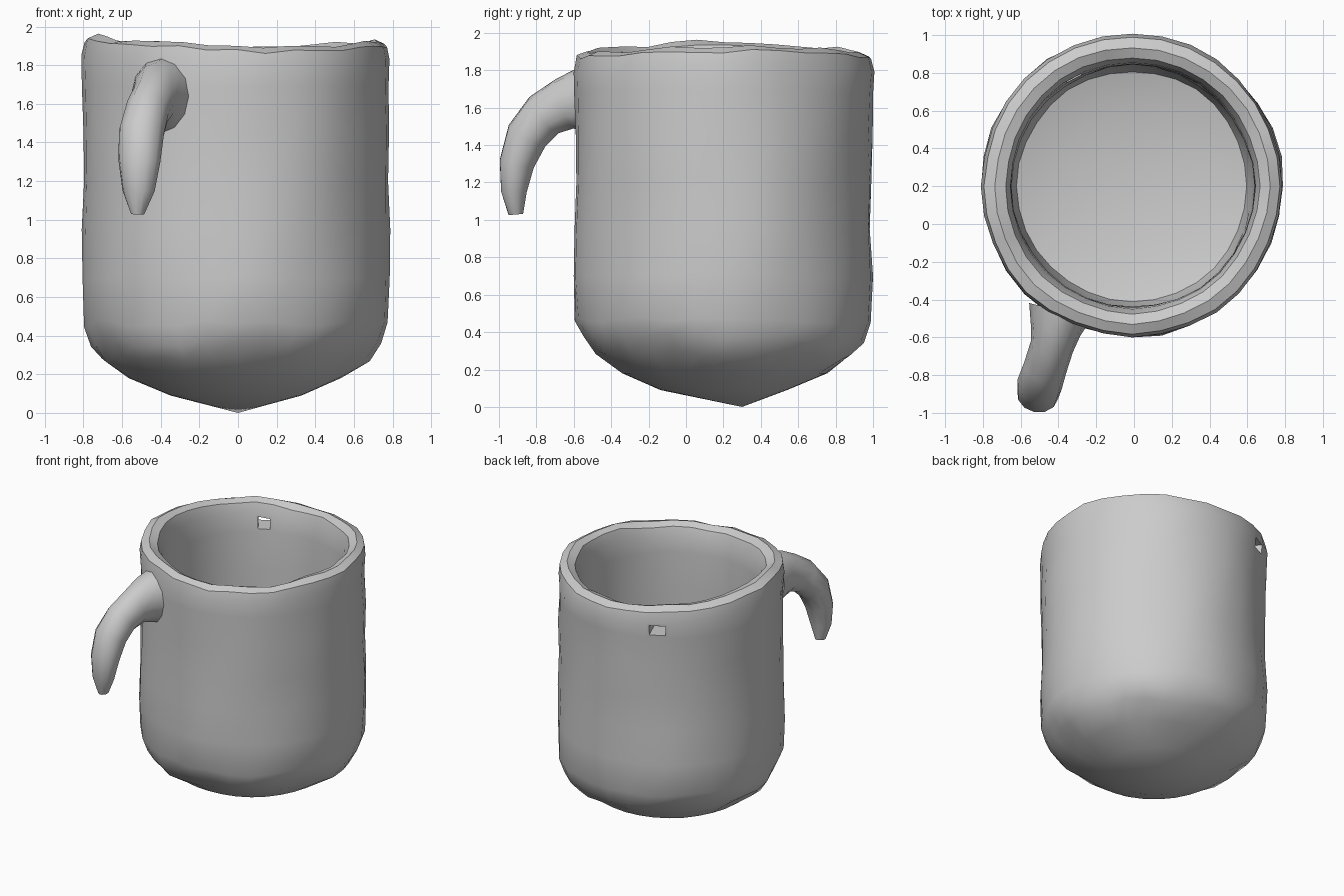
import bpy, bmesh, math
from mathutils import Vector, noise

cube = bpy.data.objects.get("Cube")
if cube:
    bpy.data.objects.remove(cube)

clay = bpy.data.materials.new("grey clay")
clay.use_nodes = True
GREY = (0.6, 0.6, 0.6, 1)
clay.diffuse_color = GREY
clay.node_tree.nodes["Principled BSDF"].inputs["Base Color"].default_value = GREY

SEGMENTS = 32
CENTRE = Vector((-0.01, 0.2, 0))


def finish(bm, name, angle):
    bmesh.ops.recalc_face_normals(bm, faces=bm.faces)
    mesh = bpy.data.meshes.new(name)
    bm.to_mesh(mesh)
    bm.free()
    obj = bpy.data.objects.new(name, mesh)
    bpy.context.collection.objects.link(obj)
    mesh.materials.append(clay)
    bpy.ops.object.select_all(action='DESELECT')
    bpy.context.view_layer.objects.active = obj
    obj.select_set(True)
    bpy.ops.object.shade_smooth_by_angle(angle=math.radians(angle))
    return obj


def skin(bm, rings):
    """Join successive rings with quads, returning the faces row by row."""
    rows = []
    for a, b in zip(rings, rings[1:]):
        n = len(a)
        rows.append([bm.faces.new((a[i], a[(i + 1) % n], b[(i + 1) % n], b[i]))
                     for i in range(n)])
    return rows


def cap(bm, ring, point):
    tip = bm.verts.new(point)
    for i, v in enumerate(ring):
        bm.faces.new((tip, v, ring[(i + 1) % len(ring)]))


# Cup: outer wall from the base up, over the rim, down inside to the floor
profile = [(.34, .09), (.55, .18), (.69, .28), (.75, .36), (.79, .46), (.8, .7),
           (.79, .95), (.79, 1.2), (.795, 1.45), (.795, 1.69), (.8, 1.79),
           (.785, 1.87), (.73, 1.895), (.675, 1.87), (.65, 1.79), (.645, 1.69),
           (.645, 1.4), (.645, 1.0), (.64, .6), (.61, .45), (.4, .39)]
bm = bmesh.new()
rings = []
for r, z in profile:
    ring = []
    for i in range(SEGMENTS):
        a = math.tau * i / SEGMENTS
        p = Vector((r * math.cos(a), r * math.sin(a), z))
        # hand-pressed unevenness, with a rim that rises at both sides
        wobble = noise.noise(p * 2.6)
        p.x *= 1 + 0.025 * wobble
        p.y *= 1 + 0.025 * wobble
        if z > 1.75:
            p.z += 0.05 * math.cos(a) ** 2 - 0.01 * math.cos(a) + 0.03 * noise.noise(p * 5)
        elif 0.2 < z < 0.5 and r > 0.65:
            p.z += 0.05 * noise.noise(p * 4)
        ring.append(bm.verts.new(p + CENTRE))
    rings.append(ring)
rows = skin(bm, rings)
cap(bm, rings[0], (0, 0.3, 0))
cap(bm, rings[-1], CENTRE + Vector((0, 0, 0.38)))

# Small pierced hole through the back wall, just below the rim
spot = round(SEGMENTS * 113 / 360)
pair = [rows[9][spot], rows[14][spot]]
bmesh.ops.recalc_face_normals(bm, faces=bm.faces)
bmesh.ops.inset_individual(bm, faces=pair, thickness=0.03)
edges = [e for f in pair for e in f.edges]
bmesh.ops.delete(bm, geom=pair, context='FACES_ONLY')
bmesh.ops.bridge_loops(bm, edges=edges)
finish(bm, "cup", 38)

# Handle: a drooping horn, given as centre, half width and half thickness
path = [((-.39, -.46, 1.64), .17, .2), ((-.415, -.56, 1.64), .135, .175),
        ((-.435, -.65, 1.62), .115, .14), ((-.47, -.76, 1.56), .115, .125),
        ((-.5, -.85, 1.45), .12, .115), ((-.51, -.905, 1.3), .11, .095),
        ((-.515, -.92, 1.15), .085, .07), ((-.52, -.91, 1.03), .035, .04)]
bm = bmesh.new()
rings = []
for k, (c, wide, thick) in enumerate(path):
    before, after = path[max(k - 1, 0)][0], path[min(k + 1, len(path) - 1)][0]
    along = (Vector(after) - Vector(before)).normalized()
    side = along.cross(Vector((0, 0.9, -0.45))) if k == -1 else Vector((1, -0.2, 0))
    side = (side - along * side.dot(along)).normalized()
    up = side.cross(along)
    rings.append([bm.verts.new(Vector(c) + side * wide * math.cos(t) + up * thick * math.sin(t))
                  for t in (math.tau * j / 12 for j in range(12))])
skin(bm, rings)
cap(bm, rings[0], path[0][0])
cap(bm, rings[-1], path[-1][0])
finish(bm, "handle", 50)
